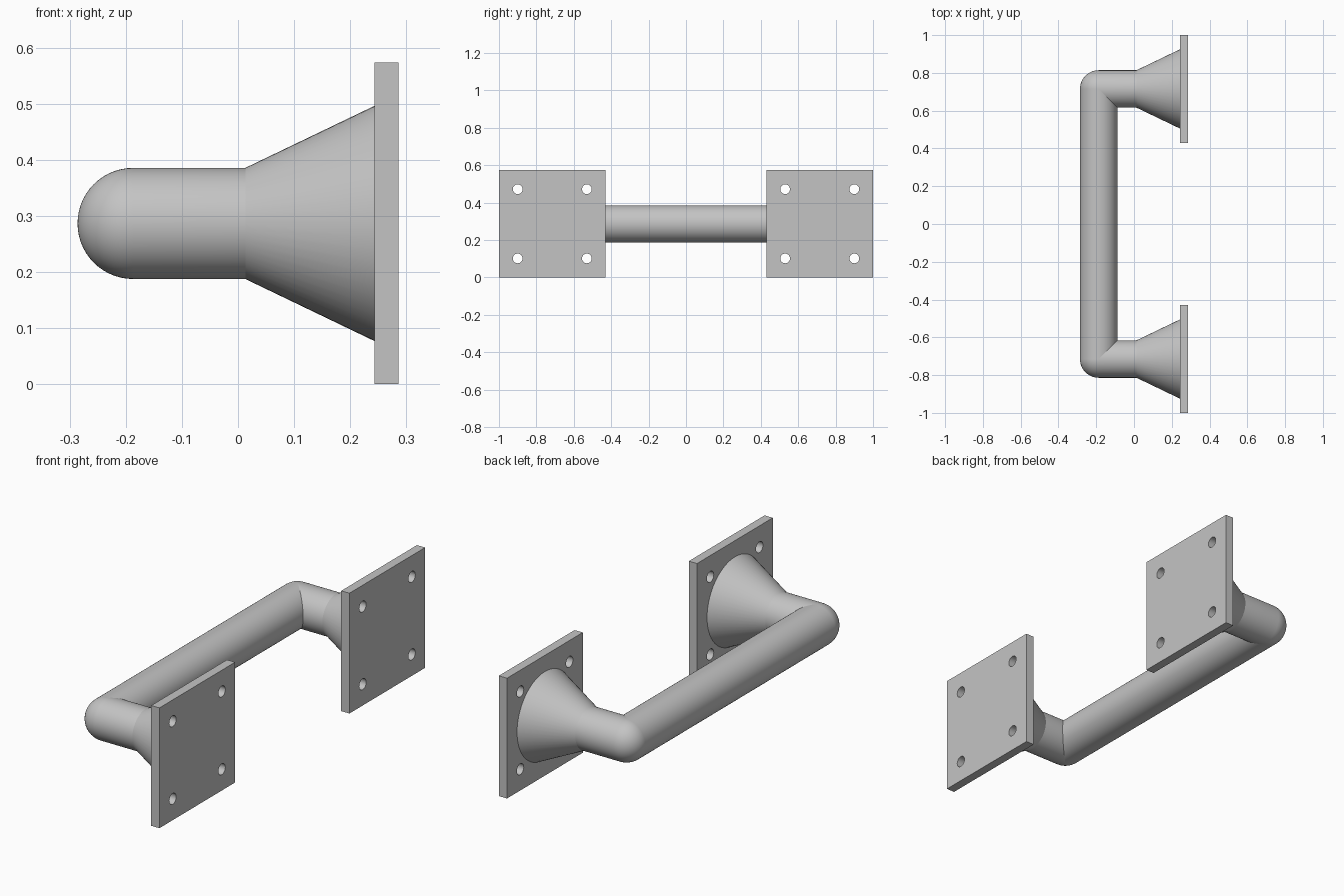
import bpy, bmesh, math
from mathutils import Matrix, Vector

if "Cube" in bpy.data.objects:
    bpy.data.objects.remove(bpy.data.objects["Cube"])

MID_Z = 0.2865         # height of the handle axis
POST_Y = 0.715         # distance of each post from the centre
GRIP_X = -0.187        # grip axis
R = 0.099              # tube radius
PLATE_X0, PLATE_X1 = 0.243, 0.286
PLATE = 0.57           # plate side length

grey = bpy.data.materials.new("grey metal")
grey.diffuse_color = (0.55, 0.55, 0.55, 1)
grey.use_nodes = True
grey.node_tree.nodes["Principled BSDF"].inputs["Base Color"].default_value = grey.diffuse_color


def make_object(name, bm):
    bmesh.ops.recalc_face_normals(bm, faces=bm.faces)
    mesh = bpy.data.meshes.new(name)
    bm.to_mesh(mesh)
    bm.free()
    mesh.materials.append(grey)
    obj = bpy.data.objects.new(name, mesh)
    bpy.context.collection.objects.link(obj)
    return obj


def activate(obj):
    bpy.ops.object.select_all(action='DESELECT')
    obj.select_set(True)
    bpy.context.view_layer.objects.active = obj


def smooth(obj):
    activate(obj)
    bpy.ops.object.shade_smooth_by_angle(angle=math.radians(20))


def add_cylinder(bm, radius, depth, centre, axis, segments):
    rot = Vector((0, 0, 1)).rotation_difference(Vector(axis)).to_matrix().to_4x4()
    bmesh.ops.create_cone(bm, cap_ends=True, segments=segments, radius1=radius,
                          radius2=radius, depth=depth,
                          matrix=Matrix.Translation(centre) @ rot)


def post(name, y):
    # rounded elbow, straight neck and flared foot, turned around the x axis
    profile = [(GRIP_X - R * math.cos(a), R * math.sin(a))
               for a in (math.pi / 2 * i / 14 for i in range(15))]
    profile += [(0.013, R), (PLATE_X0, 0.2095)]
    bm = bmesh.new()
    verts = [bm.verts.new((x, y, MID_Z + r)) for x, r in profile]
    edges = [bm.edges.new(pair) for pair in zip(verts, verts[1:])]
    bmesh.ops.spin(bm, geom=verts + edges, cent=(0, y, MID_Z), axis=(1, 0, 0),
                   angle=math.tau, steps=56, use_merge=True)
    bmesh.ops.remove_doubles(bm, verts=bm.verts, dist=0.0005)
    smooth(make_object(name, bm))


def plate(name, y):
    # square mounting plate
    bm = bmesh.new()
    centre = Vector(((PLATE_X0 + PLATE_X1) / 2, y, MID_Z))
    size = Matrix.Diagonal((PLATE_X1 - PLATE_X0, PLATE, 2 * MID_Z, 1))
    bmesh.ops.create_cube(bm, size=1, matrix=Matrix.Translation(centre) @ size)
    obj = make_object(name, bm)
    # four screw holes
    bm = bmesh.new()
    for dy in (-0.185, 0.185):
        for dz in (-0.185, 0.185):
            add_cylinder(bm, 0.026, 0.2, centre + Vector((0, dy, dz)), (1, 0, 0), 32)
    cutter = make_object("hole_cutter", bm)
    cutter.hide_render = True
    mod = obj.modifiers.new("screw holes", 'BOOLEAN')
    mod.operation = 'DIFFERENCE'
    mod.object = cutter
    activate(obj)
    bpy.ops.object.modifier_apply(modifier=mod.name)
    bpy.data.objects.remove(cutter, do_unlink=True)
    smooth(obj)


# grip bar between the two elbows
bm = bmesh.new()
add_cylinder(bm, R, 2 * POST_Y, (GRIP_X, 0, MID_Z), (0, 1, 0), 56)
smooth(make_object("grip_bar", bm))

for side, sign in (("front", -1), ("back", 1)):
    post(side + "_post", sign * POST_Y)
    plate(side + "_mounting_plate", sign * POST_Y)
